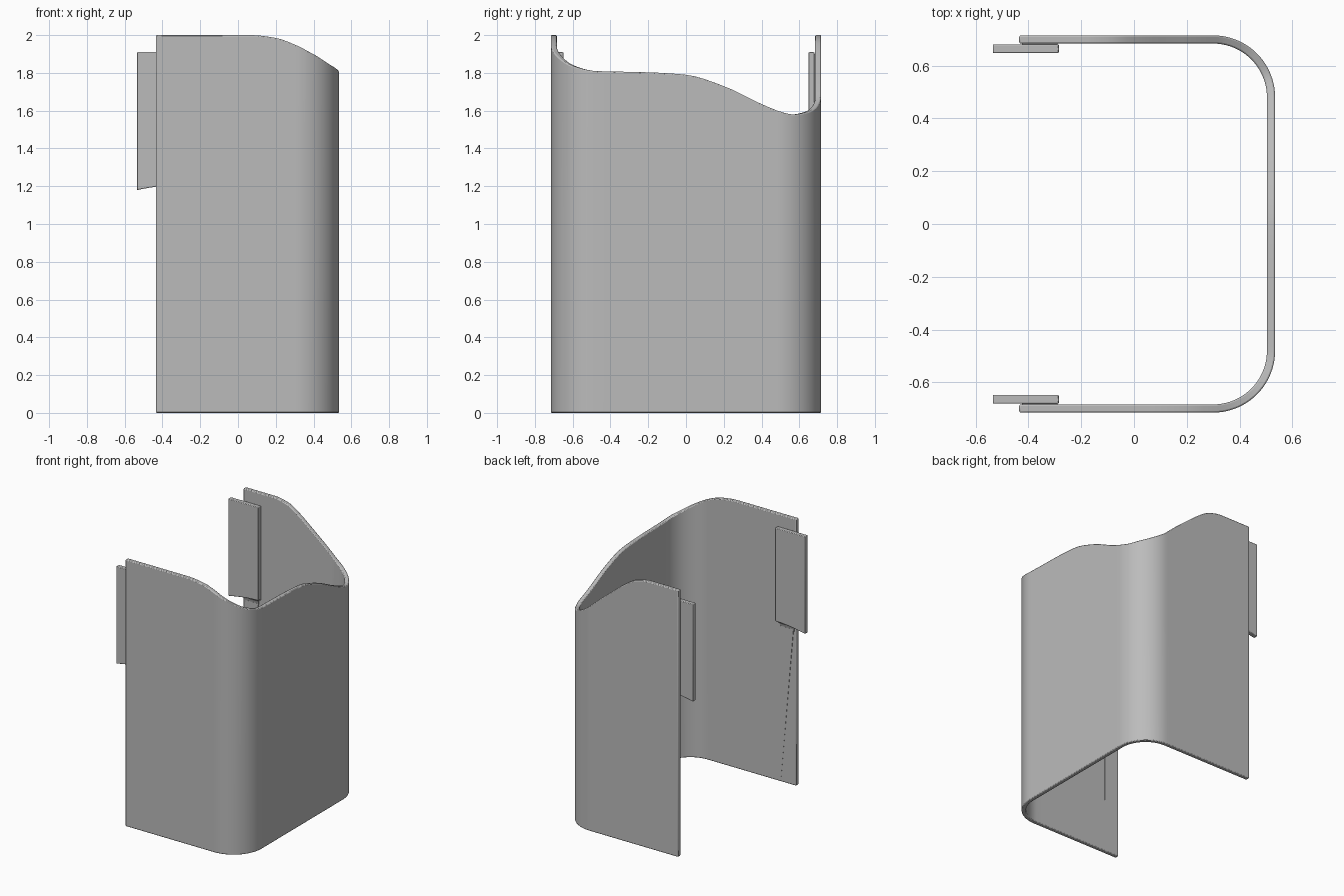
import bpy, bmesh, math
from mathutils import Vector

cube = bpy.data.objects.get("Cube")
if cube:
    bpy.data.objects.remove(cube, do_unlink=True)

grey = bpy.data.materials.new("plain grey")
grey.use_nodes = True
tone = (0.5, 0.5, 0.5, 1)
grey.diffuse_color = tone
grey.node_tree.nodes["Principled BSDF"].inputs["Base Color"].default_value = tone

OPEN_X, SIDE_X, SIDE_Y = -0.435, 0.535, 0.715
RADIUS, WALL = 0.235, 0.031
CX, CY = SIDE_X - RADIUS, SIDE_Y - RADIUS
INNER_Y = SIDE_Y - WALL


def add_object(name, bm, bevel):
    bmesh.ops.recalc_face_normals(bm, faces=bm.faces[:])
    mesh = bpy.data.meshes.new(name)
    bm.to_mesh(mesh)
    bm.free()
    mesh.materials.append(grey)
    obj = bpy.data.objects.new(name, mesh)
    bpy.context.collection.objects.link(obj)
    if bevel:
        mod = obj.modifiers.new("soft edges", 'BEVEL')
        mod.width = bevel
        mod.segments = 2
        mod.limit_method = 'ANGLE'
        mod.angle_limit = math.radians(50)
    bpy.ops.object.select_all(action='DESELECT')
    obj.select_set(True)
    bpy.context.view_layer.objects.active = obj
    bpy.ops.object.shade_smooth_by_angle(angle=math.radians(35))
    return obj


def loft(name, rings, bevel=0.0):
    """Skin a row of equal cross-sections and cap both ends."""
    bm = bmesh.new()
    rows = [[bm.verts.new(p) for p in ring] for ring in rings]
    n = len(rows[0])
    for a, b in zip(rows, rows[1:]):
        for i in range(n):
            j = (i + 1) % n
            bm.faces.new((a[i], a[j], b[j], b[i]))
    bm.faces.new(rows[0])
    bm.faces.new(rows[-1][::-1])
    return add_object(name, bm, bevel)


# Rim height against distance along the outer wall, front edge to back edge
RIM = [(0, 2), (0.5, 2), (0.635, 1.985), (0.735, 1.95), (0.838, 1.9),
       (0.974, 1.838), (1.104, 1.81), (1.384, 1.803), (1.584, 1.79),
       (1.784, 1.73), (1.984, 1.635), (2.084, 1.595), (2.156, 1.58),
       (2.254, 1.595), (2.383, 1.65), (2.503, 1.75), (2.613, 1.84),
       (2.713, 1.92), (2.813, 1.98), (2.918, 2), (3.2, 2)]


def rim_height(s):
    k = max(i for i in range(len(RIM) - 1) if RIM[i][0] <= s)

    def slope(i):
        if i in (0, len(RIM) - 1):
            return 0
        (a, b), (c, d), (e, f) = RIM[i - 1:i + 2]
        m, n = (d - b) / (c - a), (f - d) / (e - c)
        return 2 * m * n / (m + n) if m * n > 0 else 0

    (s0, z0), (s1, z1) = RIM[k], RIM[k + 1]
    h = s1 - s0
    t = (s - s0) / h
    return (z0 * (1 + 2 * t) * (1 - t) ** 2 + z1 * t * t * (3 - 2 * t)
            + h * (slope(k) * t * (1 - t) ** 2 - slope(k + 1) * t * t * (1 - t)))


# Wall path: straight, corner, straight, corner, straight
path = []
STEPS = 20
for i in range(STEPS):
    path.append((Vector((OPEN_X + (CX - OPEN_X) * i / STEPS, -SIDE_Y)), Vector((0, -1))))
for side in (-1, 1):
    for i in range(STEPS):
        a = math.pi / 2 * (i / STEPS - (side < 0))
        n = Vector((math.cos(a), math.sin(a)))
        path.append((Vector((CX, side * CY)) + n * RADIUS, n))
    if side < 0:
        for i in range(STEPS):
            path.append((Vector((SIDE_X, -CY + 2 * CY * i / STEPS)), Vector((1, 0))))
for i in range(STEPS + 1):
    path.append((Vector((CX + (OPEN_X - CX) * i / STEPS, SIDE_Y)), Vector((0, 1))))

rings, s, last = [], 0, path[0][0]
for p, n in path:
    s += (p - last).length
    last = p
    q = p - n * WALL
    z = rim_height(s)
    rings.append([(*p, 0), (*q, 0), (*q, z), (*p, z)])
loft("wrap_wall", rings, 0.006)

# Clips, pads and tapered ribs on both inner faces
for side, label in ((-1, "front"), (1, "back")):
    # Tab with an arched lower edge
    tab = []
    for i in range(9):
        t = i / 8
        x = -0.535 + 0.25 * t
        z = 1.18 + 0.03 * math.sin(t * math.pi / 2)
        tab.append([(x, side * y, h) for y, h in
                    ((0.648, z), (0.681, z), (0.681, 1.91), (0.648, 1.91))])
    loft(label + "_clip_tab", tab, 0.004)

    # Spacer joining tab to wall
    pad = [[(x, side * y, z) for y, z in
            ((0.675, 1.2), (INNER_Y + 0.005, 1.2),
             (INNER_Y + 0.005, 1.9), (0.675, 1.9))] for x in (-0.425, -0.29)]
    loft(label + "_clip_pad", pad)

    # Concave flare beneath the tab
    curve = [(0.652 + 0.033 * (1 - math.cos(a)), 1.205 - 0.06 * math.sin(a))
             for a in (math.pi / 2 * i / 6 for i in range(7))]
    curve = [(0.652 + 0.033 * (i / 6) ** 0.5, 1.205 - 0.06 * (i / 6) ** 2) for i in range(7)]
    flare = [[(x, side * y, z) for y, z in curve + [(0.69, 1.145), (0.69, 1.205)]]
             for x in (-0.42, -0.305)]
    loft(label + "_clip_flare", flare)

    # Long shallow rib fading into the wall
    rib = [[(x, side * y, z) for x, y in
            ((-0.31, INNER_Y + 0.003), (-0.31, INNER_Y - d),
             (-0.31 - w, INNER_Y - d), (-0.31 - w, INNER_Y + 0.003))]
           for z, w, d in ((0.04, 0.002, 0.0005), (1.17, 0.105, 0.004))]
    loft(label + "_clip_rib", rib)
